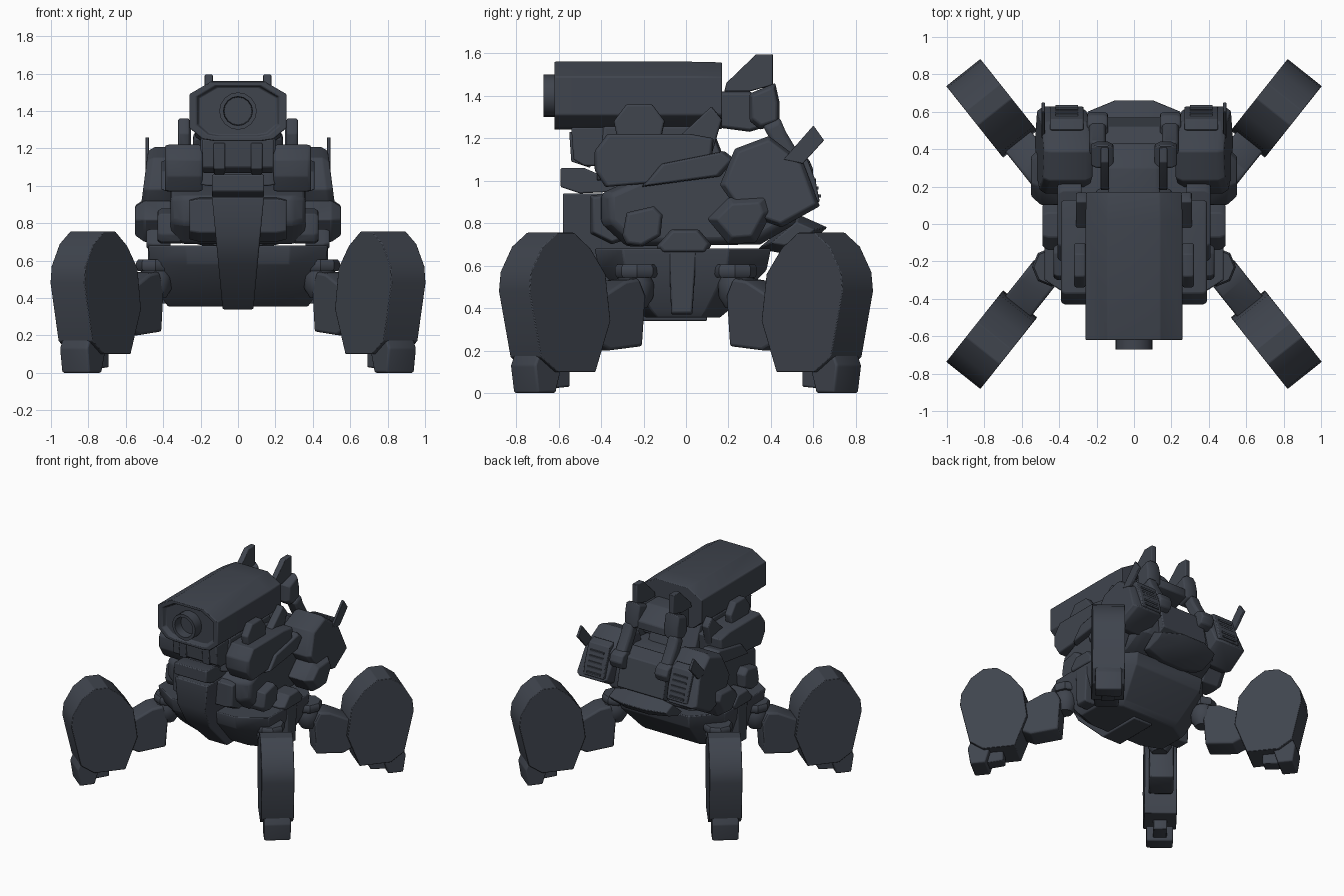
import bpy
import bmesh
from math import cos, sin, pi
from mathutils import Vector

cube = bpy.data.objects.get("Cube")
if cube:
    bpy.data.objects.remove(cube, do_unlink=True)

# One dark slate paint for the whole machine
paint = bpy.data.materials.new("dark_slate_metal")
paint.use_nodes = True
slate = (.05, .058, .075, 1)
paint.diffuse_color = slate
shader = next(n for n in paint.node_tree.nodes if n.type == "BSDF_PRINCIPLED")
shader.inputs["Base Color"].default_value = slate
shader.inputs["Roughness"].default_value = .6

parts = []


# Placement rules: outline coordinates (a, b) and loft distance t to a position
def across(a, b, t):
    return (t, a, b)


def along(a, b, t):
    return (a, t, b)


def upward(a, b, t):
    return (a, b, t)


def loft(name, outline, sections, place, bevel=.007):
    """Skin an outline through (distance, scale) sections and cap both ends."""
    bm = bmesh.new()
    mid = [(min(p[i] for p in outline) + max(p[i] for p in outline)) / 2 for i in (0, 1)]
    rings = []
    for t, scale in sections:
        wide, deep = scale if isinstance(scale, tuple) else (scale, scale)
        ring = []
        for a, b in outline:
            spot = place(mid[0] + (a - mid[0]) * wide, mid[1] + (b - mid[1]) * deep, t)
            ring.append(bm.verts.new(spot))
        rings.append(ring)
    count = len(outline)
    for low, high in zip(rings, rings[1:]):
        for i in range(count):
            j = (i + 1) % count
            bm.faces.new((low[i], low[j], high[j], high[i]))
    bm.faces.new(rings[0])
    bm.faces.new(rings[-1])
    bmesh.ops.recalc_face_normals(bm, faces=bm.faces)
    mesh = bpy.data.meshes.new(name)
    bm.to_mesh(mesh)
    bm.free()
    mesh.materials.append(paint)
    obj = bpy.data.objects.new(name, mesh)
    bpy.context.collection.objects.link(obj)
    if bevel:
        mod = obj.modifiers.new("edge_bevel", "BEVEL")
        mod.width = bevel
        mod.segments = 2
        mod.limit_method = "ANGLE"
    parts.append(obj)


def centre(name, outline, half, taper=1, bevel=.007):
    """Symmetric part across the middle from a side outline."""
    inner = half * .8
    loft(name, outline, [(-half, taper), (-inner, 1), (inner, 1), (half, taper)], across, bevel)


def pair(name, outline, sections, bevel=.007, lean=0):
    """Left and right copies of a side outline, leaning outward toward the bottom."""
    for side, sign in (("left", 1), ("right", -1)):
        loft(f"{name}_{side}", outline, sections,
             lambda a, b, t, s=sign: (s * (t + lean * (1 - b)), a, b), bevel)


def mirrored(half_outline):
    """Complete an outline by reflecting its right half."""
    return half_outline + [(-a, b) for a, b in reversed(half_outline)]


def circle(a, b, radius, sides=16):
    return [(a + radius * cos(2 * pi * i / sides), b + radius * sin(2 * pi * i / sides))
            for i in range(sides)]


# Lower hull, narrowing to a short wide belly, with a prow that widens upward
loft("lower_hull", mirrored([(.28, -.43), (.48, -.3), (.48, .2), (.3, .4)]),
     [(.355, (.78, .42)), (.39, (.83, .52)), (.58, (.98, .95)), (.68, 1)], upward)
prow = [(-.58, .94), (-.58, .74), (-.5, .58), (-.25, .34), (.1, .34), (.1, .6), (-.3, .94)]
loft("prow", prow, [(-1, 1), (1, 1)], lambda y, z, t: (t * (.05 + .095 * z), y, z))
centre("nose_cap", [(-.59, 1.06), (-.59, .97), (-.5, .94), (-.3, .95), (-.34, 1), (-.48, 1.06)], .14)

# Torso and turret support
centre("torso", [(-.4, .94), (-.4, .8), (-.28, .69), (.35, .7), (.52, .8),
                 (.5, 1), (.3, 1.08), (-.2, 1.03)], .36, .9, .02)
centre("torso_brow", [(-.45, .93), (-.45, .75), (-.35, .7), (-.2, .75), (-.2, .96)], .26, .9)
centre("turret_base", [(-.42, 1), (-.4, 1.26), (.12, 1.26), (.22, 1)], .2, .95)
centre("neck_block", [(-.54, 1.25), (-.53, 1.1), (-.48, 1.07), (-.36, 1.07), (-.36, 1.25)], .19)
pair("neck_rib", [(-.55, 1.23), (-.54, 1.09), (-.45, 1.06), (-.45, 1.23)],
     [(.07, 1), (.13, 1)], .006)
centre("back_panel", [(.4, .75), (.4, 1.12), (.52, 1.08), (.57, .85)], .2)
loft("tail_bumper", [(.34, .68), (.53, .84), (.665, .78), (.6, .72), (.44, .66)],
     [(-.25, .62), (-.1, 1), (.1, 1), (.25, .62)], across)

# Cannon with a recessed face and round muzzle
body = mirrored([(.13, 1.24), (.19, 1.25), (.26, 1.31), (.26, 1.49), (.14, 1.56)])
loft("cannon_body", body, [(-.59, .8), (-.62, .85), (-.62, 1), (.02, 1), (.17, .98)], along, .006)
loft("cannon_muzzle", circle(0, 1.4, .1),
     [(-.55, 1), (-.67, 1), (-.67, .78), (-.6, .74)], along, 0)
centre("cannon_breech", [(.15, 1.25), (.15, 1.42), (.3, 1.42), (.43, 1.33), (.43, 1.27), (.3, 1.23)], .14, .9)
pair("breech_joint", [(.3, 1.41), (.42, 1.46), (.44, 1.37), (.44, 1.27), (.35, 1.24), (.3, 1.28)],
     [(.11, .8), (.14, 1), (.2, 1), (.23, .8)])
pair("breech_fin", [(.18, 1.42), (.19, 1.46), (.33, 1.595), (.41, 1.595), (.41, 1.45), (.3, 1.42)],
     [(.135, .97), (.14, 1), (.17, 1), (.178, .97)], .004)
pair("feed_pipe", [(.36, 1.26), (.44, 1.3), (.47, 1.23), (.56, 1.08), (.5, 1.02), (.42, 1.15)],
     [(.15, .85), (.17, 1), (.22, 1), (.24, .85)], .02)
pair("pipe_collar", circle(.53, 1.05, .07, 8), [(.14, .9), (.16, 1), (.23, 1), (.25, .9)])

# Shoulder boxes and their armour
pair("shoulder_box", [(-.43, 1.14), (-.37, 1.22), (.02, 1.22), (.13, 1.2), (.12, 1.08),
                      (-.02, 1), (-.38, .97), (-.43, 1.05)],
     [(.19, .98), (.21, 1), (.37, 1), (.39, .96)])
pair("shoulder_plate", [(-.34, 1.28), (-.28, 1.36), (-.16, 1.36), (-.1, 1.28), (-.12, 1.18), (-.32, 1.18)],
     [(.26, .97), (.27, 1), (.31, 1), (.32, .95)])
pair("shoulder_strut", [(-.04, 1.2), (.12, 1.35), (.17, 1.29), (.12, 1.12), (0, 1.12)],
     [(.25, .95), (.26, 1), (.3, 1), (.31, .95)])
pair("side_strake", [(-.21, .97), (-.12, 1.08), (.18, 1.14), (.23, 1.1), (.16, 1.02)],
     [(.28, 1), (.38, 1), (.41, .9)])
pair("cheek_pad", [(-.3, .74), (-.28, .85), (-.15, .88), (-.11, .84), (-.12, .74), (-.21, .69), (-.28, .7)],
     [(.3, 1), (.41, 1), (.43, .88)])

# Rear engine pods with louvred vents, fins and side bulges
pair("engine_pod", [(.16, .98), (.23, 1.15), (.39, 1.21), (.55, 1.09), (.63, .88), (.45, .78), (.25, .85)],
     [(.24, .9), (.28, 1), (.47, 1), (.505, .9)], lean=.13)
pair("pod_bulge", [(.1, .82), (.2, .92), (.38, .93), (.41, .86), (.33, .71), (.2, .7)],
     [(.36, 1), (.5, 1), (.55, .7)])
pair("pod_fin", [(.46, 1.1), (.6, 1.26), (.65, 1.19), (.55, 1.08)],
     [(.475, 1), (.495, 1)], .004)
pair("vent_frame", [(.5, 1.15), (.56, 1.13), (.61, 1), (.63, .9), (.55, .9)],
     [(.27, .97), (.28, 1), (.44, 1), (.45, .97)], .006)
for k in range(5):
    y, z = .575 + .012 * k, 1.09 - .038 * k
    pair(f"vent_slat_{k}", [(y - .03, z), (y + .012, z - .004), (y + .012, z - .018), (y - .03, z - .018)],
         [(.3, 1), (.42, 1)], 0)

# Skirts on the hull flanks
pair("flank_cap", [(-.14, .69), (-.07, .77), (.06, .77), (.12, .7), (.1, .66), (-.12, .66)],
     [(.36, 1), (.46, 1), (.49, .85)])
pair("flank_tab", [(-.08, .68), (.05, .68), (.03, .37), (-.07, .37)],
     [(.36, 1), (.46, 1), (.48, .94)])

# Four splayed legs, each drawn in its own outward plane
hip = Vector((.46, .24))
outward = Vector((.62, .78))
thigh = [(.24, .34), (.27, .56), (.36, .68), (.46, .755), (.56, .755), (.65, .69),
         (.72, .57), (.73, .48), (.66, .17), (.56, .1), (.33, .1)]
knee = [(0, .46), (.04, .54), (.12, .53), (.3, .44), (.32, .25), (.22, .2), (.02, .22)]
foot = [(.55, 0), (.66, 0), (.68, .13), (.65, .2), (.55, .2), (.52, .1)]
toe = [(.43, .03), (.43, .12), (.56, .12), (.56, .02)]


def slab(half, taper=.95):
    return [(-half, taper), (-half * .85, 1), (half * .85, 1), (half, taper)]


for sx, side in ((1, "left"), (-1, "right")):
    for sy, end in ((1, "back"), (-1, "front")):
        def in_leg(u, z, v):
            x = hip.x + outward.x * u + outward.y * v
            y = hip.y + outward.y * u - outward.x * v
            return (sx * x, sy * y, z)

        tag = f"{end}_{side}"
        loft(f"leg_shell_{tag}", thigh, slab(.117, 1), in_leg, .004)
        loft(f"leg_link_{tag}", knee, slab(.088), in_leg)
        loft(f"foot_{tag}", foot, slab(.095), in_leg)
        loft(f"toe_{tag}", toe, slab(.05), in_leg)
        loft(f"hip_disc_{tag}", circle(sx * .44, sy * .23, .105, 8),
             [(.545, .9), (.56, 1), (.59, 1), (.605, .9)], upward, 0)
        loft(f"hip_ball_{tag}", circle(sx * .44, sy * .24, .09, 12),
             [(.4, .6), (.45, .95), (.52, 1), (.58, .7)], upward, 0)

# Smooth shading with crisp edges
bpy.ops.object.select_all(action="DESELECT")
for obj in parts:
    obj.select_set(True)
bpy.context.view_layer.objects.active = parts[0]
bpy.ops.object.shade_smooth_by_angle(angle=.6)
